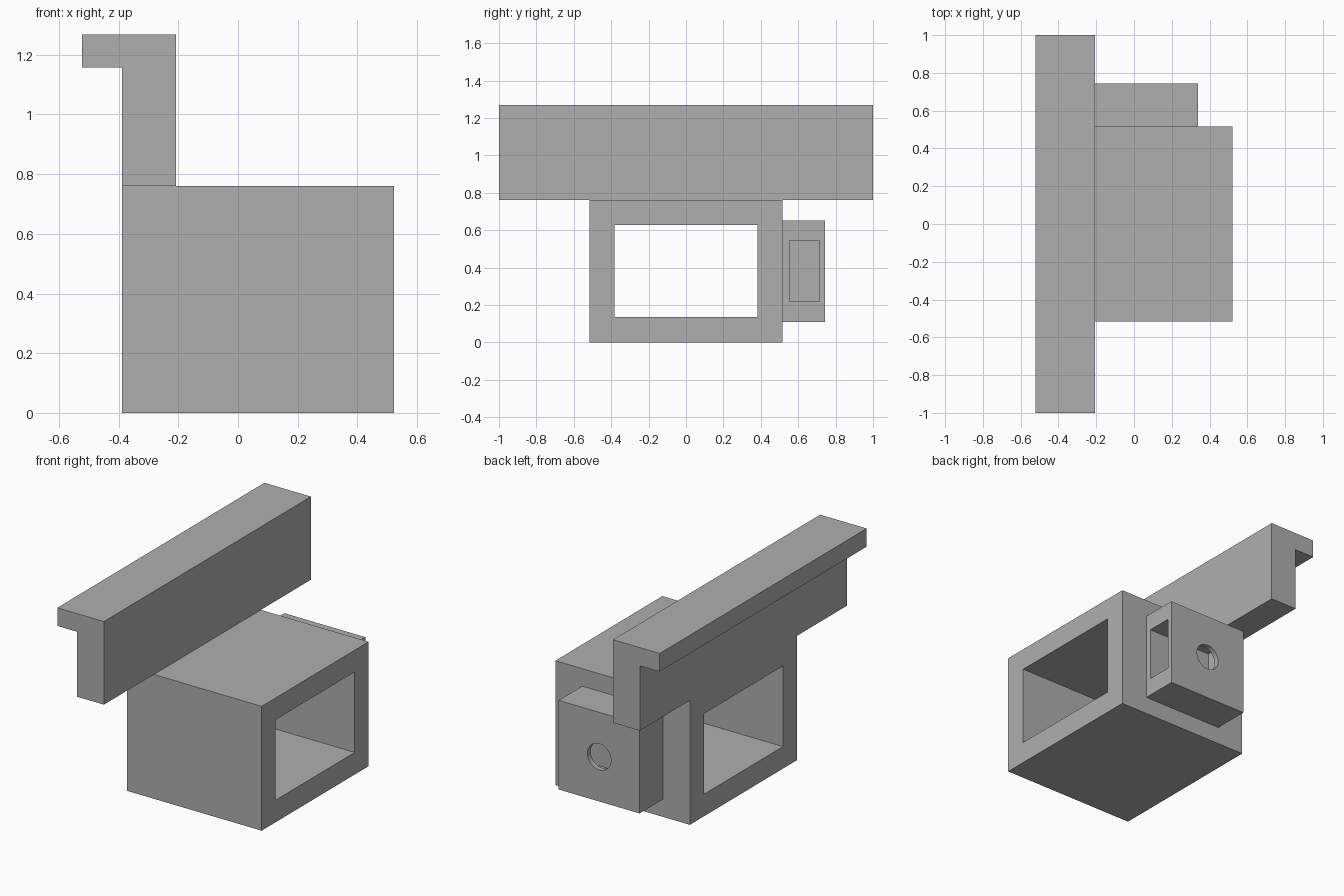
import bpy
import bmesh
from mathutils import Matrix

default = bpy.data.objects.get("Cube")
if default:
    bpy.data.objects.remove(default, do_unlink=True)

# One plain grey for the whole model
grey = bpy.data.materials.new("plain grey")
grey.use_nodes = True
colour = (0.43, 0.43, 0.43, 1)
grey.diffuse_color = colour
grey.node_tree.nodes["Principled BSDF"].inputs["Base Color"].default_value = colour


def finish(name, bm):
    bmesh.ops.recalc_face_normals(bm, faces=bm.faces)
    mesh = bpy.data.meshes.new(name)
    bm.to_mesh(mesh)
    bm.free()
    mesh.materials.append(grey)
    obj = bpy.data.objects.new(name, mesh)
    bpy.context.collection.objects.link(obj)
    return obj


def box(name, xs, ys, zs):
    bm = bmesh.new()
    bmesh.ops.create_cube(bm, size=1)
    for v in bm.verts:
        v.co = [lo + (c + 0.5) * (hi - lo) for c, (lo, hi) in zip(v.co, (xs, ys, zs))]
    return finish(name, bm)


def cylinder_y(name, centre, radius, length):
    bm = bmesh.new()
    turn = Matrix.Translation(centre) @ Matrix.Rotation(1.5707963, 4, "X")
    bmesh.ops.create_cone(bm, cap_ends=True, segments=32, radius1=radius,
                          radius2=radius, depth=length, matrix=turn)
    return finish(name, bm)


def extrude_y(name, profile, y0, y1):
    bm = bmesh.new()
    face = bm.faces.new([bm.verts.new((x, y0, z)) for x, z in profile])
    ext = bmesh.ops.extrude_face_region(bm, geom=[face], use_keep_orig=True)
    moved = [g for g in ext["geom"] if isinstance(g, bmesh.types.BMVert)]
    bmesh.ops.translate(bm, verts=moved, vec=(0, y1 - y0, 0))
    return finish(name, bm)


def cut(obj, cutter):
    mod = obj.modifiers.new("cut", "BOOLEAN")
    mod.operation = "DIFFERENCE"
    mod.solver = "EXACT"
    mod.object = cutter
    bpy.context.view_layer.objects.active = obj
    bpy.ops.object.modifier_apply(modifier=mod.name)
    bpy.data.objects.remove(cutter, do_unlink=True)


# Rectangular tube, open at both sides
tube = box("tube_body", (-0.388, 0.522), (-0.517, 0.517), (0, 0.76))
cut(tube, box("tube_opening", (-1, 1), (-0.382, 0.382), (0.135, 0.627)))

# Long rail with an overhanging lip
extrude_y("top_rail", [(-0.388, 0.76), (-0.207, 0.76), (-0.207, 1.268),
                       (-0.522, 1.268), (-0.522, 1.157), (-0.388, 1.157)], -1, 1)

# Small box on the back, with a side pocket and a round hole into it
housing = box("back_housing", (-0.207, 0.34), (0.517, 0.744), (0.108, 0.653))
cut(housing, box("pocket", (-0.1, 0.5), (0.553, 0.713), (0.218, 0.546)))
cut(housing, cylinder_y("round_hole", (0.066, 0.73, 0.381), 0.08, 0.12))
